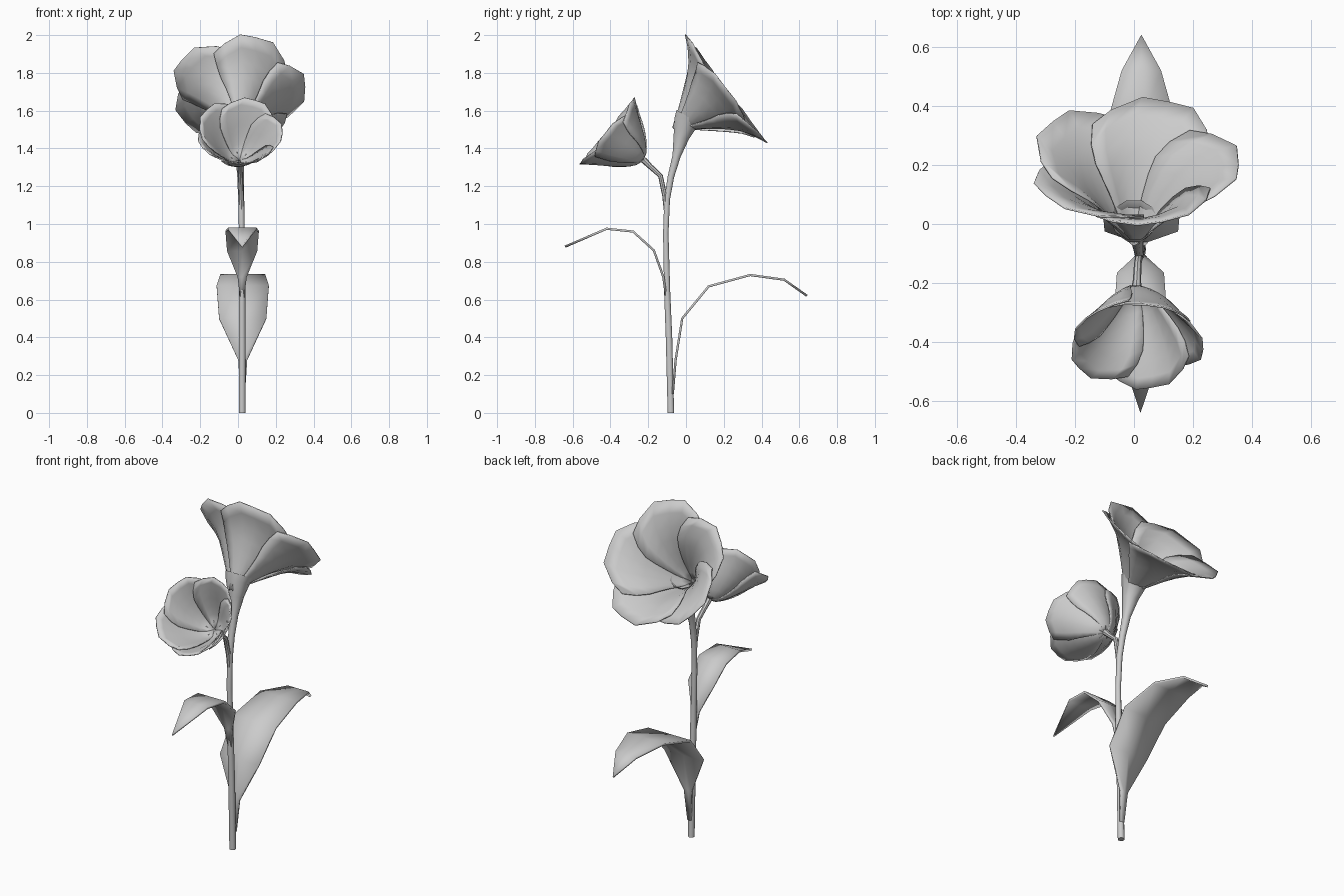
import bpy, bmesh, math
from mathutils import Vector

if "Cube" in bpy.data.objects:
    bpy.data.objects.remove(bpy.data.objects["Cube"])


def finish(name, bm, thick=0):
    bmesh.ops.recalc_face_normals(bm, faces=bm.faces)
    me = bpy.data.meshes.new(name)
    bm.to_mesh(me)
    bm.free()
    for p in me.polygons:
        p.use_smooth = True
    me.set_sharp_from_angle(angle=math.radians(40))
    ob = bpy.data.objects.new(name, me)
    bpy.context.collection.objects.link(ob)
    if thick:
        m = ob.modifiers.new("thickness", 'SOLIDIFY')
        m.thickness, m.offset = thick, 0
    return ob


def skin(bm, rows, closed=False):
    """Bridge rows of points with quads."""
    vs = [[bm.verts.new(p) for p in r] for r in rows]
    n = len(rows[0])
    for a, b in zip(vs, vs[1:]):
        for i in range(n if closed else n - 1):
            j = (i + 1) % n
            bm.faces.new((a[i], a[j], b[j], b[i]))
    return vs


def tube(name, path, sides=8, cap_end=True):
    """path: (x, y, z, radius), bending in the yz plane."""
    pts = [Vector(p[:3]) for p in path]
    rows = []
    for i, p in enumerate(pts):
        d = (pts[min(i + 1, len(pts) - 1)] - pts[max(i - 1, 0)]).normalized()
        side = Vector((1, 0, 0))
        up = d.cross(side).normalized()
        rows.append([p + path[i][3] * (math.cos(a) * side + math.sin(a) * up)
                     for a in (2 * math.pi * k / sides for k in range(sides))])
    bm = bmesh.new()
    vs = skin(bm, rows, True)
    bm.faces.new(vs[0])
    if cap_end:
        bm.faces.new(vs[-1])
    return finish(name, bm)


def leaf(name, x, path):
    """path: (y, z, half width)."""
    bm = bmesh.new()
    skin(bm, [[(x + s * w, y, z) for s in (-1, 0, 1)] for y, z, w in path])
    bmesh.ops.remove_doubles(bm, verts=bm.verts, dist=0.0005)
    return finish(name, bm, 0.012)


def sample(profile, v):
    f = max(0, min(v, 1)) * (len(profile) - 1)
    i = min(int(f), len(profile) - 2)
    k = f - i
    return [a + (b - a) * k for a, b in zip(profile[i], profile[i + 1])]


def flower(name, origin, axis, right, profile, phase):
    """Five overlapping petals; profile: (distance along axis, radius)."""
    o, a, x = Vector(origin), Vector(axis).normalized(), Vector(right)
    p = a.cross(x)
    if p.z < 0:
        p.negate()
    size = profile[-1][1]
    us = (-1, -.7, -.32, 0, .32, .7, 1)
    reach = (.84, .91, 1, .99, 1, .91, .84)
    for k in range(5):
        rows = []
        for j in range(8):
            v = j / 7
            w = 1 if v < .75 else 1 - .72 * (v - .75)
            row = []
            for u, l in zip(us, reach):
                t, r = sample(profile, v * l)
                # the leading edge lies inside, the trailing edge outside
                off = -u * .04 * size * max(0, math.sin(math.pi * min((v - .2) / .8, .85)))
                ang = math.radians(phase + 72 * k + u * (62 if u < 0 else 50) * w + 22 * (v - 1))
                t, r = t + off * .7, max(r - off * .7, .003)
                row.append(o + a * t + r * (math.cos(ang) * x + math.sin(ang) * p))
            rows.append(row)
        bm = bmesh.new()
        skin(bm, rows)
        finish(f"{name}_petal_{k + 1}", bm, 0.006)


# main stem, flaring into the trumpet of the large flower
tube("main_stem", [(.022, -.08, 0, .018), (.022, -.09, .4, .018), (.022, -.1, .65, .017),
                   (.02, -.107, .95, .015), (.017, -.1, 1.13, .016), (.014, -.08, 1.25, .018),
                   (.01, -.05, 1.36, .023), (.005, -.025, 1.46, .044), (0, 0, 1.54, .068),
                   (0, .015, 1.565, .08)], 10, cap_end=False)
# side stem carrying the small flower
tube("side_stem", [(.018, -.103, 1.05, .012), (.017, -.113, 1.15, .013), (.013, -.135, 1.255, .013),
                   (.01, -.19, 1.305, .014), (.008, -.225, 1.34, .018)])

# leaves
leaf("back_leaf", .025, [(-.07, .1, .012), (-.055, .28, .024), (-.02, .5, .125), (.12, .67, .138),
                         (.34, .73, .118), (.52, .705, .067), (.64, .62, 0)])
leaf("front_leaf", .022, [(-.103, .6, .01), (-.12, .72, .024), (-.17, .86, .08), (-.28, .96, .088),
                          (-.42, .975, .075), (-.64, .88, 0)])

# flowers
flower("large_flower", (0, .015, 1.565), (0, .8, .6), (1, 0, 0),
       [(-.1, .008), (-.04, .05), (.02, .088), (.1, .15), (.165, .21), (.215, .285), (.25, .36)], 3)
flower("small_flower", (.008, -.225, 1.335), (0, -.77, .64), (-1, 0, 0),
       [(.005, .004), (.02, .05), (.06, .085), (.11, .125), (.165, .162), (.215, .2), (.25, .228)], 41)
